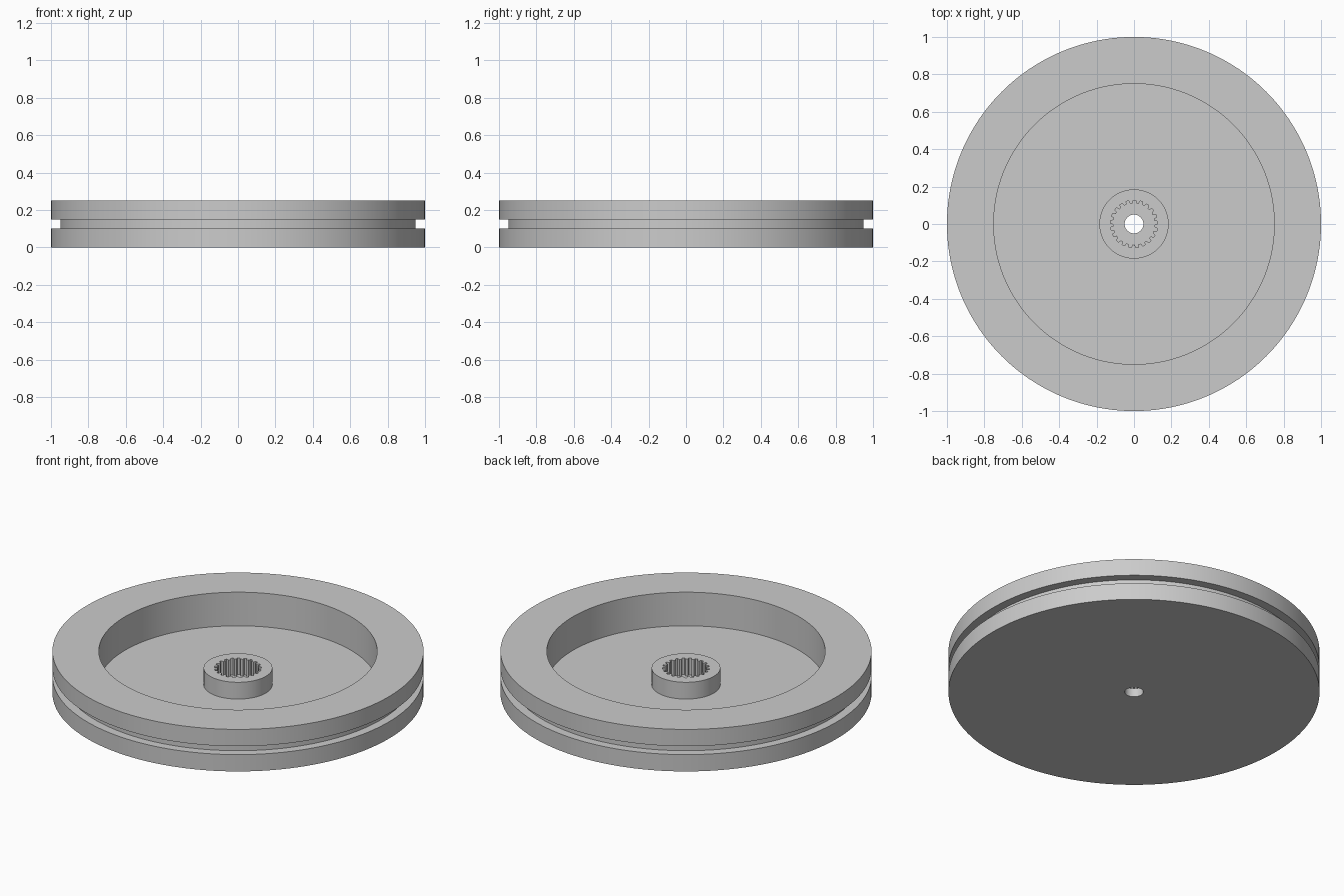
import bpy
import bmesh
from math import cos, sin, tau, radians

cube = bpy.data.objects.get("Cube")
if cube:
    bpy.data.objects.remove(cube, do_unlink=True)

TEETH = 21
STEPS = 8                      # points per spline tooth
SEGMENTS = TEETH * STEPS

grey = bpy.data.materials.new("light_grey")
grey.use_nodes = True
colour = (0.6, 0.6, 0.6, 1.0)
grey.diffuse_color = colour
grey.node_tree.nodes["Principled BSDF"].inputs["Base Color"].default_value = colour


def spline_radius(i):
    """Alternate slots and ridges around the drive socket."""
    phase = (i - SEGMENTS // 4 + STEPS // 4) % STEPS
    return 0.127 if phase < STEPS // 2 else 0.111


def lathe(name, profile):
    """Revolve a closed (radius, z) profile; a radius may vary with the step."""
    bm = bmesh.new()
    rings = []
    for radius, z in profile:
        ring = []
        for i in range(SEGMENTS):
            r = radius(i) if callable(radius) else radius
            a = tau * i / SEGMENTS
            ring.append(bm.verts.new((r * cos(a), r * sin(a), z)))
        rings.append(ring)
    for k, low in enumerate(rings):
        high = rings[(k + 1) % len(rings)]
        for i in range(SEGMENTS):
            j = (i + 1) % SEGMENTS
            bm.faces.new((low[i], low[j], high[j], high[i]))
    bmesh.ops.recalc_face_normals(bm, faces=bm.faces)
    mesh = bpy.data.meshes.new(name)
    bm.to_mesh(mesh)
    bm.free()
    mesh.materials.append(grey)
    obj = bpy.data.objects.new(name, mesh)
    bpy.context.collection.objects.link(obj)
    bpy.ops.object.select_all(action="DESELECT")
    obj.select_set(True)
    bpy.context.view_layer.objects.active = obj
    bpy.ops.object.shade_smooth_by_angle(angle=radians(30))
    return obj


# Wheel: bored floor, thick rim and a square groove round the outside
lathe("grooved_wheel", [
    (0.05, 0), (1, 0), (1, 0.1), (0.95, 0.1), (0.95, 0.15),
    (1, 0.15), (1, 0.25), (0.75, 0.25), (0.75, 0.05), (0.05, 0.05),
])

# Hub: short collar with a splined socket, sunk slightly into the floor
lathe("splined_hub", [
    (0.185, 0.04), (0.185, 0.15), (spline_radius, 0.15), (spline_radius, 0.04),
])
